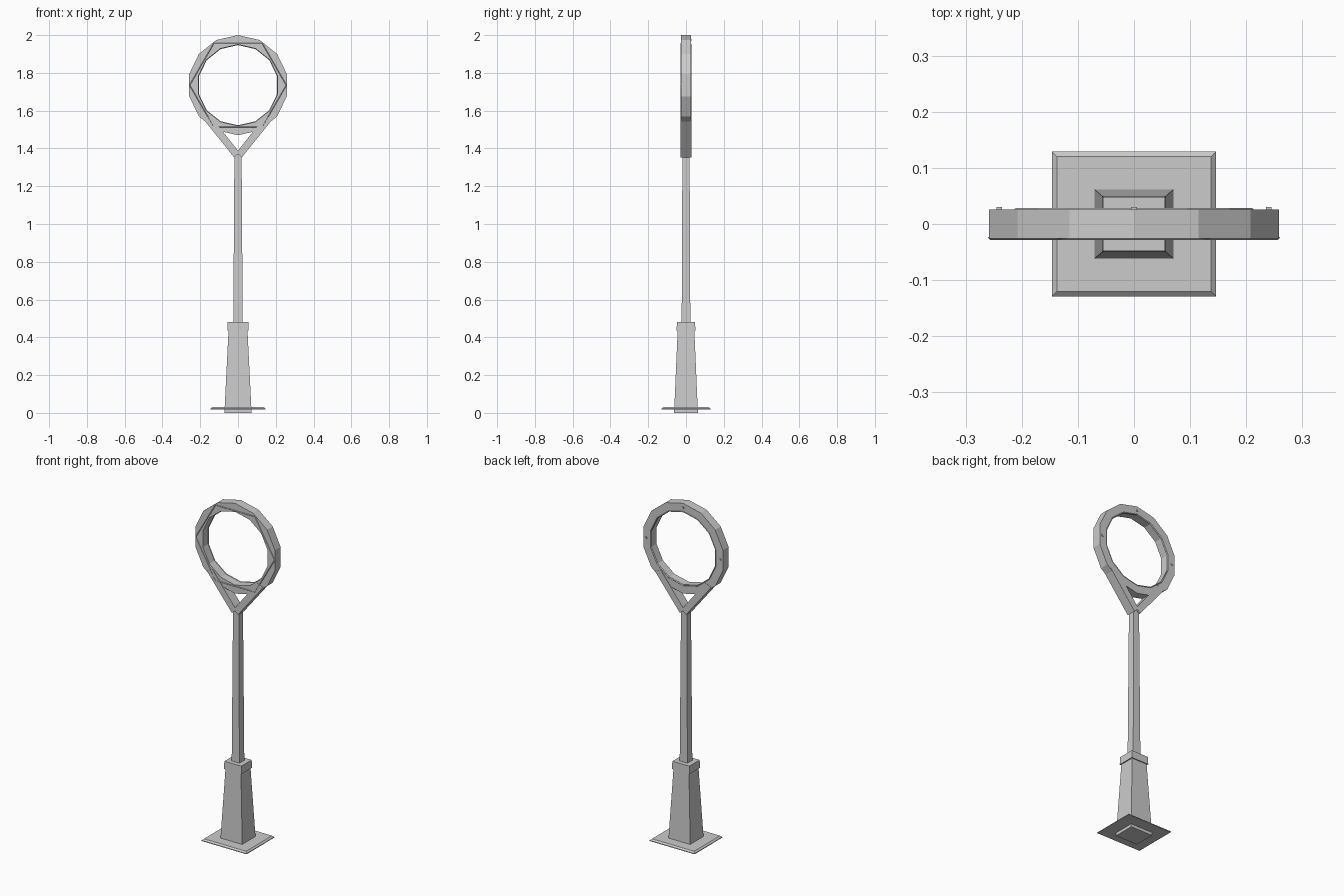
import bpy, bmesh, math

if "Cube" in bpy.data.objects:
    bpy.data.objects.remove(bpy.data.objects["Cube"])

CZ = 1.735  # hoop centre height


def finish(name, bm):
    bmesh.ops.recalc_face_normals(bm, faces=bm.faces)
    me = bpy.data.meshes.new(name)
    bm.to_mesh(me)
    bm.free()
    ob = bpy.data.objects.new(name, me)
    bpy.context.collection.objects.link(ob)
    return ob


def stack(name, levels):
    """Rectangular loft through (half x, half y, z) levels, capped."""
    bm = bmesh.new()
    rows = [[bm.verts.new((sx * hx, sy * hy, z))
             for sx, sy in ((-1, -1), (1, -1), (1, 1), (-1, 1))]
            for hx, hy, z in levels]
    for a, b in zip(rows, rows[1:]):
        for i in range(4):
            j = (i + 1) % 4
            bm.faces.new((a[i], a[j], b[j], b[i]))
    bm.faces.new(rows[0])
    bm.faces.new(rows[-1])
    return finish(name, bm)


def hoop(name, sides, profile, phase):
    """Closed (radius, y) profile swept round the hoop centre."""
    bm = bmesh.new()
    rows = []
    for i in range(sides):
        a = phase + math.tau * i / sides
        rows.append([bm.verts.new((r * math.cos(a), y, CZ + r * math.sin(a)))
                     for r, y in profile])
    n = len(profile)
    for i in range(sides):
        a, b = rows[i], rows[(i + 1) % sides]
        for k in range(n):
            m = (k + 1) % n
            bm.faces.new((a[k], a[m], b[m], b[k]))
    return finish(name, bm)


def slab(name, outline, half):
    """Front-view (x, z) outline extruded through y."""
    bm = bmesh.new()
    front = [bm.verts.new((x, -half, z)) for x, z in outline]
    back = [bm.verts.new((x, half, z)) for x, z in outline]
    bm.faces.new(front)
    bm.faces.new(back)
    for i in range(len(outline)):
        j = (i + 1) % len(outline)
        bm.faces.new((front[i], front[j], back[j], back[i]))
    return finish(name, bm)


# Base
stack("base_plate", [(.146, .129, .018), (.146, .129, .022), (.137, .12, .03)])
stack("pedestal", [(.072, .063, 0), (.05, .044, .44)])
stack("collar", [(.057, .05, .435), (.055, .048, .48)])

# Post
stack("post", [(.025, .023, .47), (.019, .019, 1.37)])

# Forked arms
for side, label in ((-1, "left"), (1, "right")):
    pts = [(0, 1.37), (.02, 1.352), (.183, 1.555), (.145, 1.572), (0, 1.388)]
    slab("fork_arm_" + label, [(side * x, z) for x, z in pts], .028)

# Fourteen-sided hoop
hoop("hoop", 14, [(.265, -.026), (.265, .026), (.215, .026), (.215, -.026)], math.pi / 2)


# Thin wires on the front and back of the hoop
def wire(r, y, t=.004):
    return [(r + t, y), (r, y + t), (r - t, y), (r, y - t)]


hoop("front_wire", 6, wire(.256, -.0245), 0)
hoop("back_wire", 14, wire(.216, .0245), math.pi / 2)

# Small studs on the back of the hoop
for i in range(3):
    a = math.pi / 2 * i
    bm = bmesh.new()
    bmesh.ops.create_cube(bm, size=.01)
    ob = finish("hoop_stud_%d" % i, bm)
    ob.location = (.24 * math.cos(a), .025, CZ + .24 * math.sin(a))
